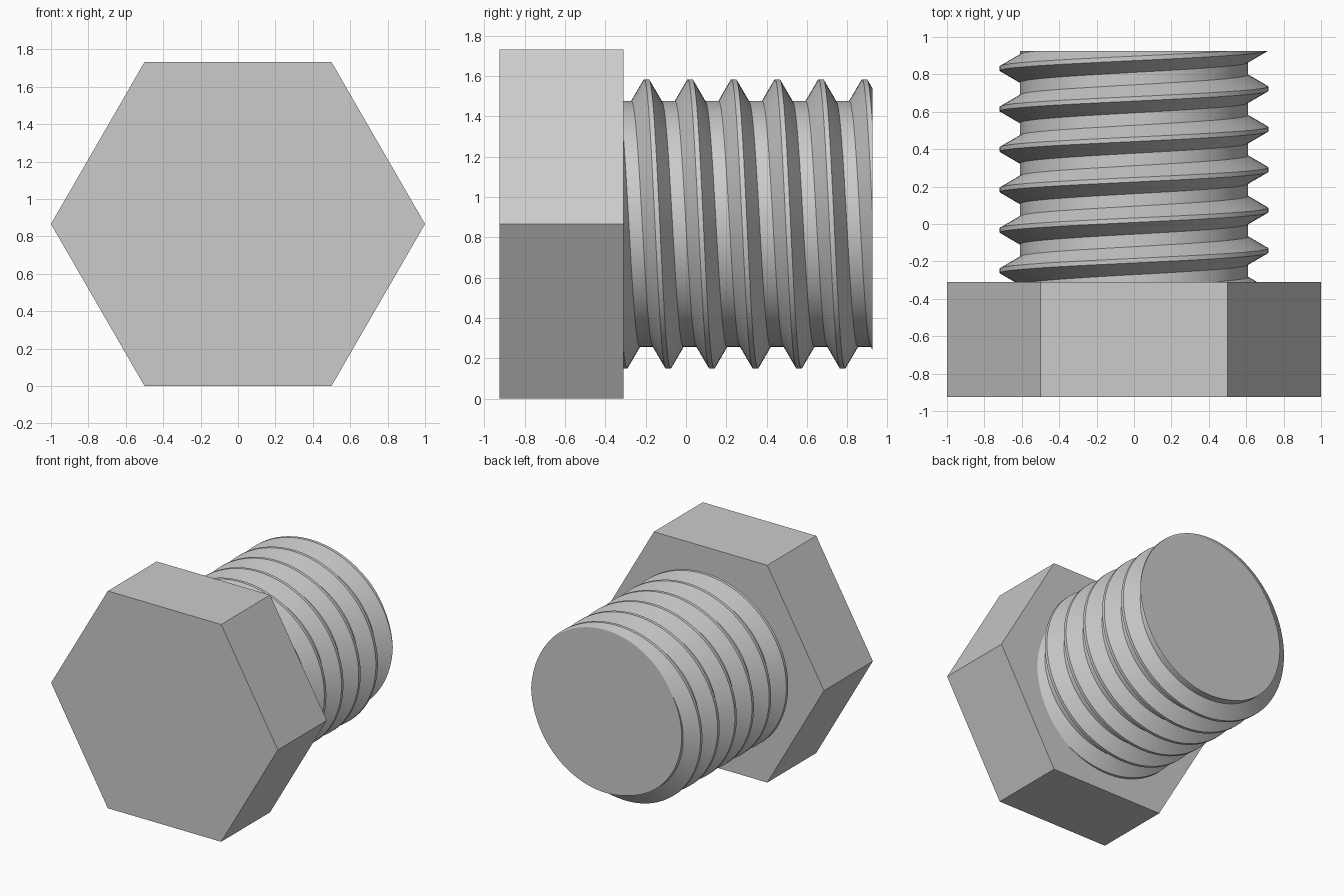
import bpy
import bmesh
from math import sin, cos, pi, sqrt

if "Cube" in bpy.data.objects:
    bpy.data.objects.remove(bpy.data.objects["Cube"], do_unlink=True)

AXIS_Z = sqrt(3) / 2              # height of the bolt's axis
FRONT, COLLAR, TIP = -0.926, -0.31, 0.926
ROOT_R, CREST_R = 0.61, 0.718     # thread radii
PITCH, SEGMENTS = 0.2163, 96
CREST_Y = -0.142                  # a crest position on the +x side

steel = bpy.data.materials.new("grey_steel")
steel.use_nodes = True
colour = (0.6, 0.6, 0.6, 1)
steel.diffuse_color = colour
steel.node_tree.nodes["Principled BSDF"].inputs["Base Color"].default_value = colour


def ring_point(radius, angle, y):
    return (radius * cos(angle), y, AXIS_Z + radius * sin(angle))


def make_object(name, bm):
    bmesh.ops.recalc_face_normals(bm, faces=bm.faces[:])
    mesh = bpy.data.meshes.new(name)
    bm.to_mesh(mesh)
    bm.free()
    mesh.materials.append(steel)
    obj = bpy.data.objects.new(name, mesh)
    bpy.context.collection.objects.link(obj)
    return obj


# Hexagonal head
bm = bmesh.new()
hexagon = bm.faces.new([bm.verts.new(ring_point(1, i * pi / 3, FRONT)) for i in range(6)])
back = bmesh.ops.extrude_face_region(bm, geom=[hexagon], use_keep_orig=True)
for item in back["geom"]:
    if isinstance(item, bmesh.types.BMVert):
        item.co.y = COLLAR
make_object("hex_head", bm)

# Threaded shank: one helical sheet, each turn joined to the next
profile = [(-0.075, ROOT_R), (-0.012, CREST_R), (0.012, CREST_R), (0.075, ROOT_R)]
step = len(profile)
bm = bmesh.new()
columns = []
for j in range(SEGMENTS):
    turn = j / SEGMENTS
    columns.append([
        bm.verts.new(ring_point(r, 2 * pi * turn, CREST_Y + (k - turn) * PITCH + dy))
        for k in range(-2, 9) for dy, r in profile])
# After a full turn the sheet meets its start one pitch lower
columns.append([None] * step + columns[0][:-step])
for a, b in zip(columns, columns[1:]):
    for k in range(len(a) - 1):
        quad = (a[k], a[k + 1], b[k + 1], b[k])
        if None not in quad:
            bm.faces.new(quad)

# Square off both ends and close them
for y, direction in ((COLLAR - 0.03, -1), (TIP, 1)):
    cut = bmesh.ops.bisect_plane(
        bm, geom=bm.verts[:] + bm.edges[:] + bm.faces[:], dist=1e-5,
        plane_co=(0, y, 0), plane_no=(0, direction, 0), clear_outer=True)
    rim = [e for e in cut["geom_cut"] if isinstance(e, bmesh.types.BMEdge)]
    bmesh.ops.contextual_create(bm, geom=rim)
shank = make_object("threaded_shank", bm)

bpy.ops.object.select_all(action='DESELECT')
shank.select_set(True)
bpy.context.view_layer.objects.active = shank
bpy.ops.object.shade_smooth_by_angle(angle=pi / 6)
